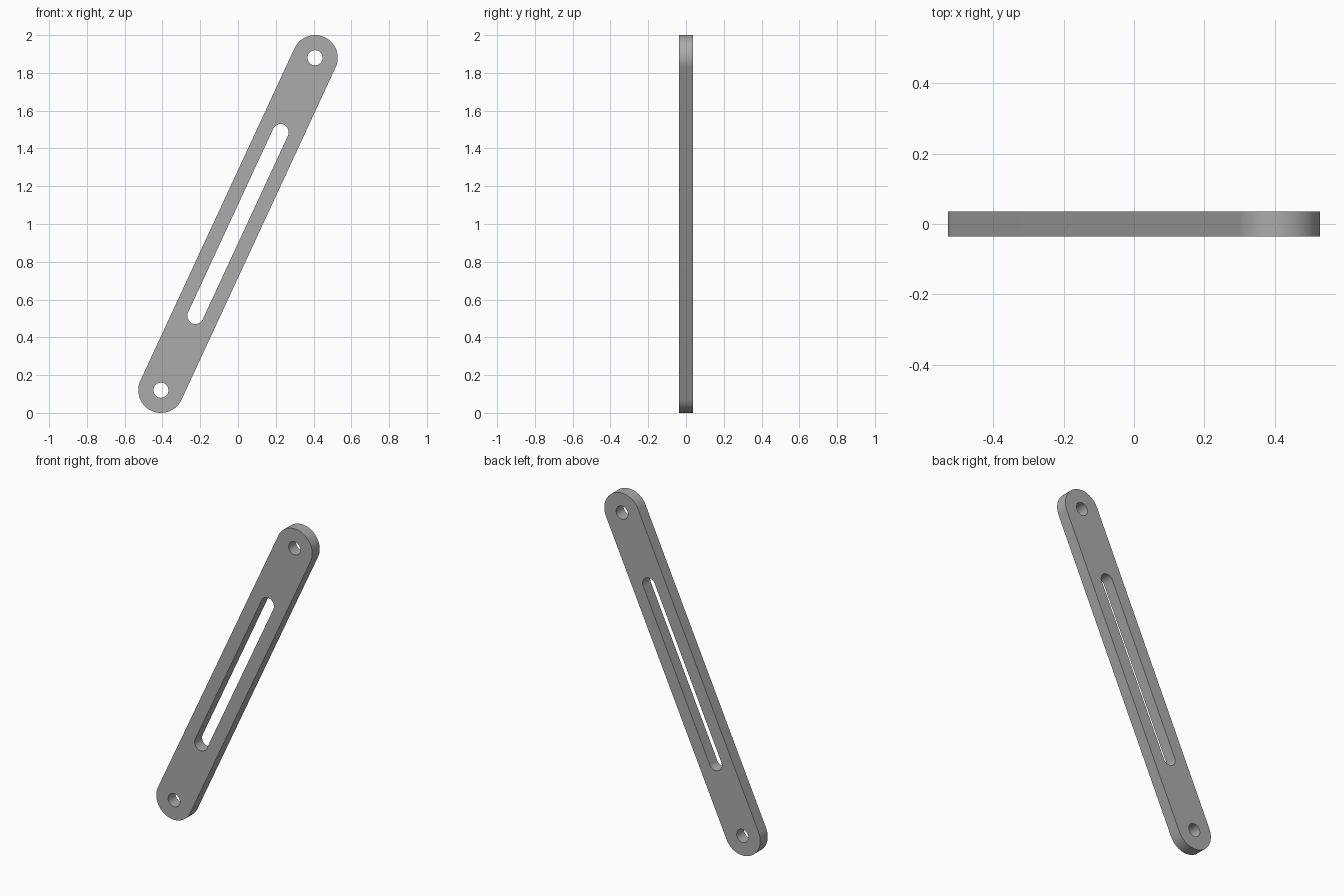
import bpy
import math
from mathutils import Vector

cube = bpy.data.objects.get("Cube")
if cube:
    bpy.data.objects.remove(cube, do_unlink=True)

THICKNESS = 0.072
END = Vector((0.408, 0.88))           # pivot centre, measured from the middle
SLOT = END.normalized() * 0.536       # slot end centre
END_RADIUS, SLOT_RADIUS, HOLE_RADIUS = 0.12, 0.043, 0.04

# Plain grey metal
metal = bpy.data.materials.new("grey metal")
metal.use_nodes = True
grey = (0.41, 0.41, 0.41, 1)
metal.diffuse_color = grey
metal.node_tree.nodes["Principled BSDF"].inputs["Base Color"].default_value = grey


def stadium(a, b, radius, steps=32):
    """Outline of a round-ended slot from a to b; a circle when a equals b."""
    start = math.atan2(END.y, END.x) - math.pi / 2
    points = []
    for centre, turn in ((b, 0), (a, math.pi)):
        # A circle shares its half-way points, so drop the duplicates
        count = steps if a == b else steps + 1
        for i in range(count):
            angle = start + turn + math.pi * i / steps
            points.append(centre + radius * Vector((math.cos(angle), math.sin(angle))))
    return points


# Flat outline with the slot and both pivot holes cut out
curve = bpy.data.curves.new("slotted_link_bar", "CURVE")
curve.dimensions = "2D"
curve.fill_mode = "BOTH"
curve.extrude = THICKNESS / 2
outlines = [
    stadium(-END, END, END_RADIUS),
    stadium(-SLOT, SLOT, SLOT_RADIUS),
    stadium(END, END, HOLE_RADIUS),
    stadium(-END, -END, HOLE_RADIUS),
]
for outline in outlines:
    spline = curve.splines.new("POLY")
    spline.points.add(len(outline) - 1)
    for point, co in zip(spline.points, outline):
        point.co = (co.x, co.y, 0, 1)
    spline.use_cyclic_u = True
curve.materials.append(metal)

# Stand the bar upright and turn it into a clean mesh
bar = bpy.data.objects.new("slotted_link_bar", curve)
bpy.context.collection.objects.link(bar)
bar.rotation_euler.x = math.pi / 2
bar.location.z = END.y + END_RADIUS
bpy.ops.object.select_all(action="DESELECT")
bar.select_set(True)
bpy.context.view_layer.objects.active = bar
bpy.ops.object.convert(target="MESH")
bar = bpy.context.object
bpy.ops.object.mode_set(mode="EDIT")
bpy.ops.mesh.select_all(action="SELECT")
bpy.ops.mesh.remove_doubles(threshold=0.0001)
bpy.ops.mesh.normals_make_consistent(inside=False)
bpy.ops.object.mode_set(mode="OBJECT")
bpy.ops.object.transform_apply(location=True, rotation=True, scale=True)
bpy.ops.object.shade_smooth_by_angle(angle=math.radians(30))
